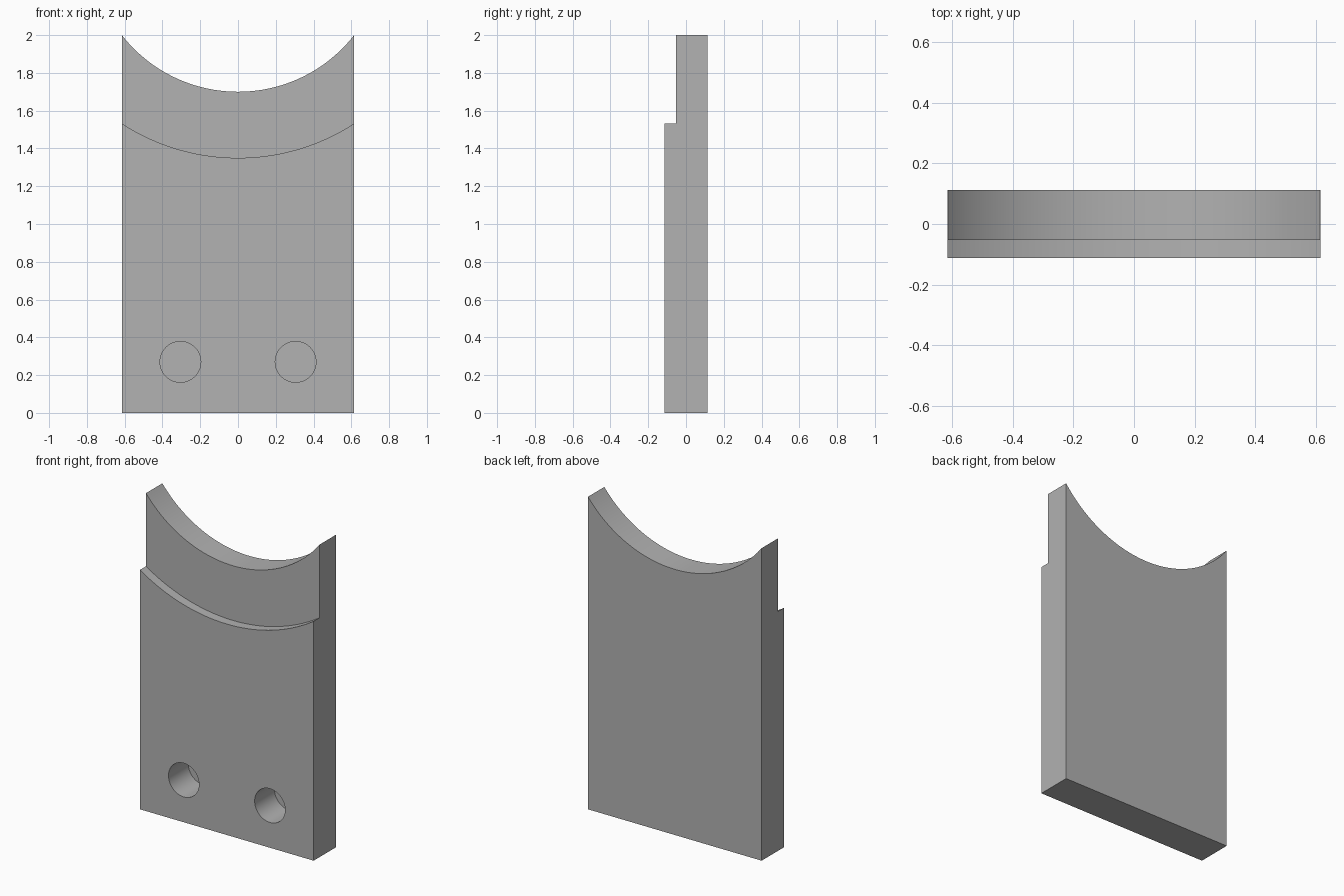
import bpy
import math

WIDTH, HEIGHT, HALF_DEPTH = 1.23, 2.0, 0.113
ARC_Z = 2.48          # shared centre height of both curved cuts
STEP_Y = -0.052       # depth of the recessed upper face
HOLE_DEPTH = 0.2

cube = bpy.data.objects.get("Cube")
if cube:
    bpy.data.objects.remove(cube, do_unlink=True)

grey = bpy.data.materials.new("plain_grey")
grey.use_nodes = True
colour = (0.445, 0.445, 0.445, 1.0)
grey.diffuse_color = colour
grey.node_tree.nodes["Principled BSDF"].inputs["Base Color"].default_value = colour


def cut_cylinder(target, name, x, z, radius, y0, y1, sides):
    """Cut a front-to-back cylinder out of the target."""
    bpy.ops.mesh.primitive_cylinder_add(
        vertices=sides, radius=radius, depth=y1 - y0,
        location=(x, (y0 + y1) / 2, z), rotation=(math.pi / 2, 0, 0))
    cutter = bpy.context.object
    cutter.name = name
    cutter.hide_render = True
    cutter.data.materials.append(grey)
    mod = target.modifiers.new(name, "BOOLEAN")
    mod.operation = "DIFFERENCE"
    mod.solver = "EXACT"
    mod.object = cutter
    bpy.context.view_layer.objects.active = target
    bpy.ops.object.modifier_apply(modifier=mod.name)
    bpy.data.objects.remove(cutter, do_unlink=True)


# Flat block
bpy.ops.mesh.primitive_cube_add(size=1, location=(0, 0, HEIGHT / 2))
plate = bpy.context.object
plate.name = "curved_plate"
plate.scale = (WIDTH, 2 * HALF_DEPTH, HEIGHT)
bpy.ops.object.transform_apply(location=True, rotation=True, scale=True)
plate.data.materials.append(grey)

# Curved top edge and the concentric step on the front
cut_cylinder(plate, "top_arc", 0, ARC_Z, 0.78, -0.5, 0.5, 192)
cut_cylinder(plate, "front_step", 0, ARC_Z, 1.13, -0.5, STEP_Y, 192)

# Two blind holes in the front
for side, x in (("right", -0.305), ("left", 0.305)):
    cut_cylinder(plate, side + "_hole", x, 0.27, 0.108,
                 -0.3, -HALF_DEPTH + HOLE_DEPTH, 64)

bpy.ops.object.select_all(action="DESELECT")
plate.select_set(True)
bpy.context.view_layer.objects.active = plate
bpy.ops.object.shade_smooth_by_angle(angle=math.radians(30))
